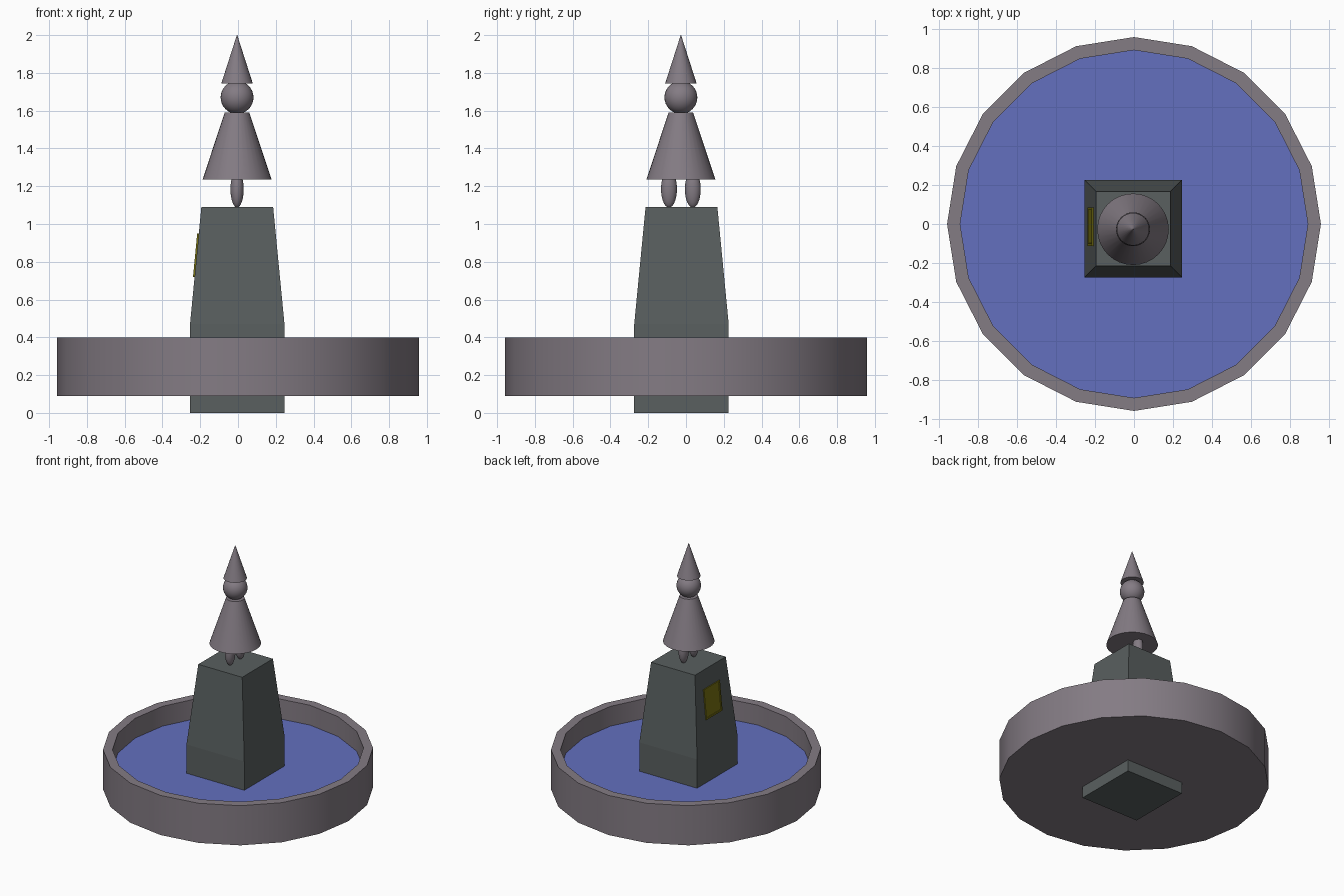
import bpy
import bmesh
from math import sin, cos, pi, radians
from mathutils import Matrix, Vector

cube = bpy.data.objects.get("Cube")
if cube:
    bpy.data.objects.remove(cube, do_unlink=True)


def make_material(name, rgb):
    mat = bpy.data.materials.new(name)
    mat.use_nodes = True
    mat.diffuse_color = (*rgb, 1)
    mat.node_tree.nodes["Principled BSDF"].inputs["Base Color"].default_value = (*rgb, 1)
    return mat


stone = make_material("warm grey stone", (0.23, 0.2, 0.23))
dark_stone = make_material("dark slate", (0.1, 0.115, 0.115))
water_blue = make_material("water blue", (0.125, 0.16, 0.52))
brass = make_material("old brass", (0.19, 0.17, 0.006))


def finish(bm, name, mat, smooth=True):
    """Turn a bmesh into a shaded object."""
    bmesh.ops.recalc_face_normals(bm, faces=bm.faces)
    mesh = bpy.data.meshes.new(name)
    bm.to_mesh(mesh)
    bm.free()
    mesh.materials.append(mat)
    obj = bpy.data.objects.new(name, mesh)
    bpy.context.collection.objects.link(obj)
    if smooth:
        bpy.ops.object.select_all(action="DESELECT")
        obj.select_set(True)
        bpy.context.view_layer.objects.active = obj
        bpy.ops.object.shade_smooth_by_angle(angle=radians(30))
    return obj


def loft(bm, rings):
    """Bridge rings of points and cap both ends."""
    loops = [[bm.verts.new(p) for p in ring] for ring in rings]
    n = len(loops[0])
    for low, high in zip(loops, loops[1:]):
        for i in range(n):
            j = (i + 1) % n
            bm.faces.new((low[i], low[j], high[j], high[i]))
    bm.faces.new(loops[0])
    bm.faces.new(loops[-1])


def lathe(name, profile, mat, sides, centre=(0, 0)):
    """Turn a (radius, height) profile around a vertical axis."""
    bm = bmesh.new()
    loft(bm, [[(centre[0] + r * cos(2 * pi * i / sides),
                centre[1] + r * sin(2 * pi * i / sides), z) for i in range(sides)]
              for r, z in profile])
    return finish(bm, name, mat)


def ellipsoid(name, centre, radii, mat):
    bm = bmesh.new()
    bmesh.ops.create_uvsphere(
        bm, u_segments=32, v_segments=16, radius=1,
        matrix=Matrix.Translation(centre) @ Matrix.Diagonal((*radii, 1)))
    return finish(bm, name, mat)


# Basin with its pool of water
lathe("basin", [(0.957, 0.09), (0.957, 0.4), (0.89, 0.4), (0.89, 0.235)], stone, 20)
lathe("water", [(0.89, 0.237), (0.89, 0.245)], water_blue, 20)

# Pedestal: straight foot, tapered shaft
axis = Vector((-0.004, -0.024, 0))
bm = bmesh.new()
loft(bm, [[axis + Vector((sx * half, sy * half, z))
           for sx, sy in ((-1, -1), (1, -1), (1, 1), (-1, 1))]
          for half, z in ((0.25, 0), (0.25, 0.47), (0.19, 1.09))])
finish(bm, "pedestal", dark_stone, smooth=False)

# Plaque lying on the sloping side, with a raised frame
low, high = Vector((-0.23, 0, 0.72)), Vector((-0.208, 0, 0.95))
up = (high - low).normalized()
out = Vector((-up.z, 0, up.x))
bm = bmesh.new()
loft(bm, [[end + Vector((0, y, 0)) + out * depth
           for end, y in ((low, -0.112), (low, 0.085), (high, 0.085), (high, -0.112))]
          for depth in (-0.001, 0.008)])
bmesh.ops.recalc_face_normals(bm, faces=bm.faces)
face = max(bm.faces, key=lambda f: f.normal.dot(out))
bmesh.ops.inset_region(bm, faces=[face], thickness=0.018)
bmesh.ops.inset_region(bm, faces=[face], thickness=0.002, depth=-0.004)
finish(bm, "plaque", brass, smooth=False)

# Statue
spot = (-0.005, -0.027)
for side, name in ((-1, "right_leg"), (1, "left_leg")):
    ellipsoid(name, (spot[0], spot[1] + side * 0.063, 1.185), (0.035, 0.042, 0.098), stone)
lathe("robe", [(0.183, 1.235), (0.065, 1.59)], stone, 32, spot)
ellipsoid("head", (*spot, 1.67), (0.087, 0.087, 0.087), stone)
lathe("hat", [(0.083, 1.745), (0.001, 2.0)], stone, 32, spot)
